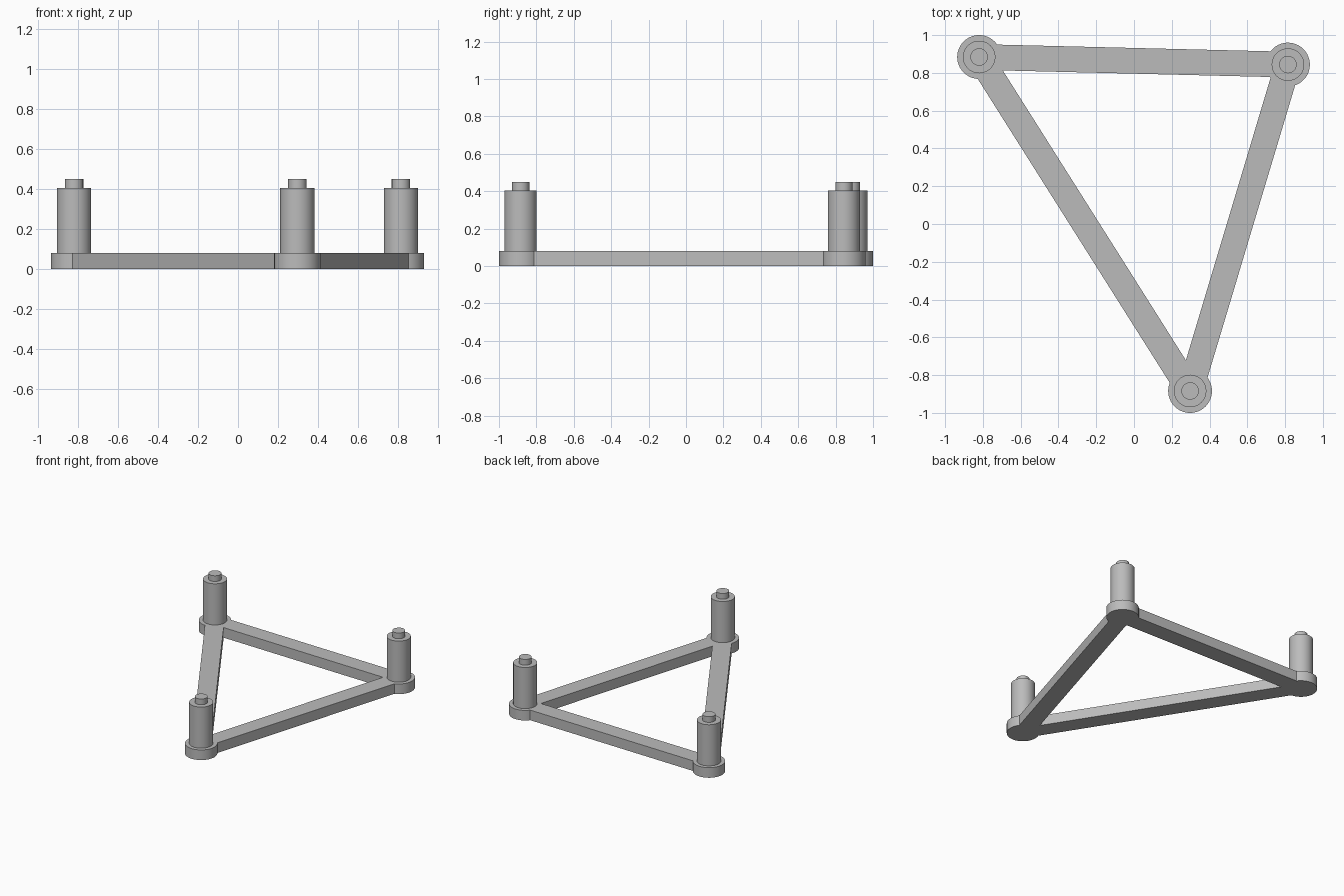
import bpy
import bmesh
import math
from mathutils import Matrix, Vector

cube = bpy.data.objects.get("Cube")
if cube:
    bpy.data.objects.remove(cube, do_unlink=True)

CORNERS = {
    "back_right": Vector((-0.82, 0.884)),
    "back_left": Vector((0.815, 0.844)),
    "front": Vector((0.297, -0.884)),
}
PLATE_H, POST_TOP, PIN_TOP = 0.08, 0.405, 0.45
PAD_R, POST_R, PIN_R = 0.116, 0.086, 0.046
BAR_W = 0.136
SIDES = 64

grey = bpy.data.materials.new("plain grey")
grey.use_nodes = True
colour = (0.5, 0.5, 0.5, 1)
grey.diffuse_color = colour
grey.node_tree.nodes["Principled BSDF"].inputs["Base Color"].default_value = colour


def make_object(name, bm):
    bmesh.ops.recalc_face_normals(bm, faces=bm.faces)
    mesh = bpy.data.meshes.new(name)
    bm.to_mesh(mesh)
    bm.free()
    mesh.materials.append(grey)
    obj = bpy.data.objects.new(name, mesh)
    bpy.context.collection.objects.link(obj)
    return obj


def activate(obj):
    bpy.ops.object.select_all(action="DESELECT")
    obj.select_set(True)
    bpy.context.view_layer.objects.active = obj


def smooth(obj):
    activate(obj)
    bpy.ops.object.shade_smooth_by_angle(angle=math.radians(30))


def pad(name, centre):
    bm = bmesh.new()
    bmesh.ops.create_cone(
        bm, cap_ends=True, segments=SIDES, radius1=PAD_R, radius2=PAD_R, depth=PLATE_H,
        matrix=Matrix.Translation((*centre, PLATE_H / 2)))
    return make_object(name, bm)


def bar(name, a, b):
    d = b - a
    mid = (a + b) / 2
    bm = bmesh.new()
    place = (Matrix.Translation((*mid, PLATE_H / 2))
             @ Matrix.Rotation(math.atan2(d.y, d.x), 4, "Z")
             @ Matrix.Diagonal((d.length, BAR_W, PLATE_H, 1)))
    bmesh.ops.create_cube(bm, size=1, matrix=place)
    return make_object(name, bm)


def post(name, centre):
    # Stepped profile turned about the post axis
    profile = [(POST_R, PLATE_H), (POST_R, POST_TOP), (PIN_R, POST_TOP),
               (PIN_R, PIN_TOP), (0, PIN_TOP)]
    bm = bmesh.new()
    verts = [bm.verts.new((r, 0, z)) for r, z in profile]
    edges = [bm.edges.new(pair) for pair in zip(verts, verts[1:])]
    bmesh.ops.spin(bm, geom=verts + edges, axis=(0, 0, 1), cent=(0, 0, 0),
                   steps=SIDES, angle=math.tau)
    bmesh.ops.remove_doubles(bm, verts=bm.verts, dist=1e-4)
    bmesh.ops.translate(bm, verts=bm.verts, vec=(*centre, 0))
    return make_object(name, bm)


# Triangular base: three bars and three round pads joined into one solid
points = list(CORNERS.values())
parts = [bar("base_frame", points[0], points[1]),
         bar("bar", points[1], points[2]),
         bar("bar", points[2], points[0])]
parts += [pad("pad", p) for p in points]
frame = parts[0]
activate(frame)
for part in parts[1:]:
    union = frame.modifiers.new("union", "BOOLEAN")
    union.operation = "UNION"
    union.solver = "EXACT"
    union.object = part
    bpy.ops.object.modifier_apply(modifier=union.name)
    bpy.data.objects.remove(part, do_unlink=True)
smooth(frame)

# Upright posts with a narrower pin on top
for place, centre in CORNERS.items():
    smooth(post(place + "_post", centre))
